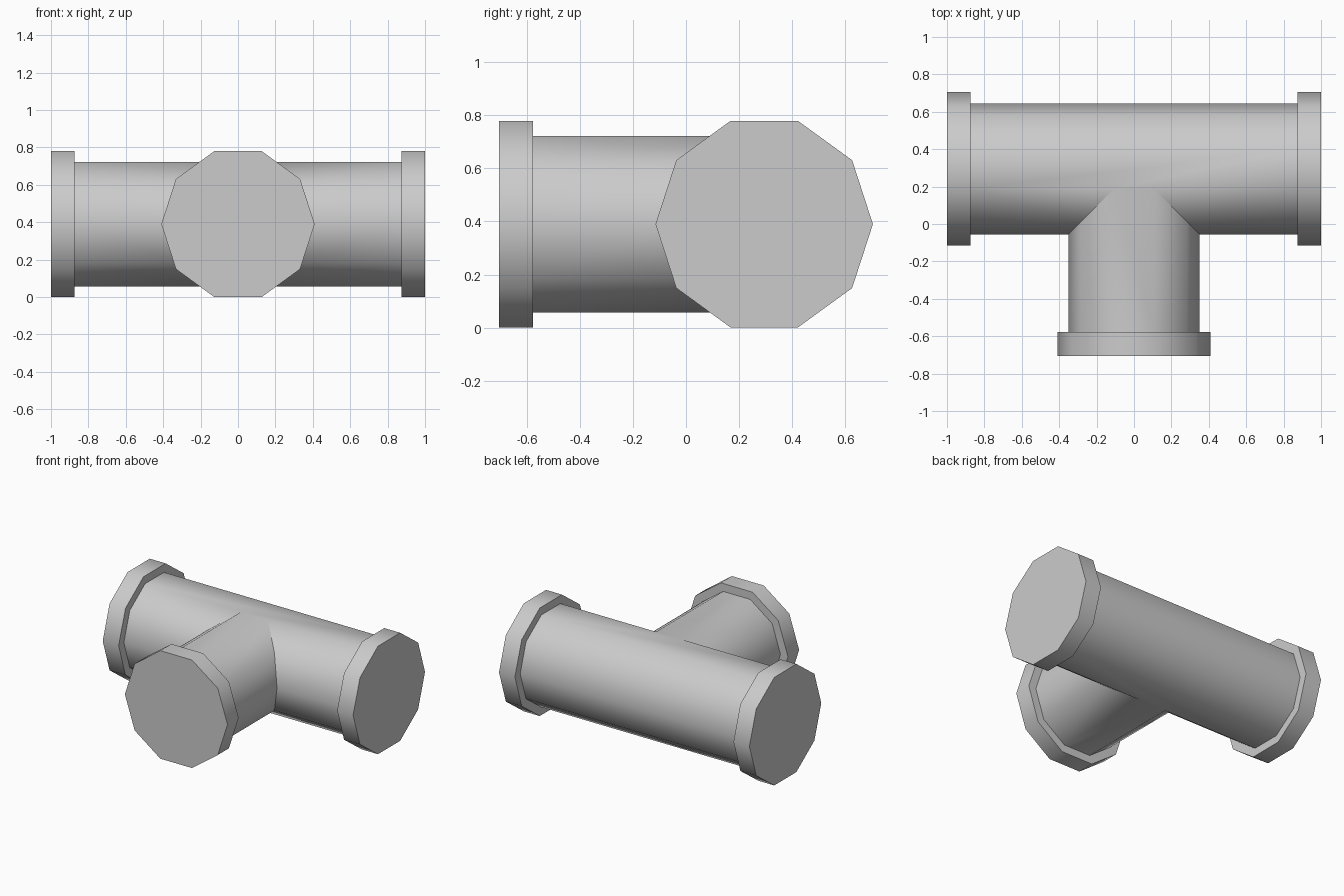
import bpy, bmesh, math
from mathutils import Vector

if "Cube" in bpy.data.objects:
    bpy.data.objects.remove(bpy.data.objects["Cube"])

N = 10                       # sides of every pipe
CY, CZ = 0.295, 0.39         # axis of the main pipe
R, RF = 0.35, 0.41           # pipe and flange radius
T = 0.127                    # flange thickness
END_Y = -0.705               # open end of the branch
ANG = [2 * math.pi * i / N for i in range(N)]


def finish(name, bm):
    bmesh.ops.recalc_face_normals(bm, faces=bm.faces[:])
    me = bpy.data.meshes.new(name)
    bm.to_mesh(me)
    bm.free()
    ob = bpy.data.objects.new(name, me)
    bpy.context.collection.objects.link(ob)
    bpy.ops.object.select_all(action='DESELECT')
    ob.select_set(True)
    bpy.context.view_layer.objects.active = ob
    bpy.ops.object.shade_smooth_by_angle(angle=math.radians(40))
    return ob


def flange(name, origin, axis, side):
    """Collar with a closed outer end; its inner rim meets the pipe."""
    bm = bmesh.new()
    o, ax, sd, up = Vector(origin), Vector(axis), Vector(side), Vector((0, 0, 1))
    rings = [[bm.verts.new(o - ax * d + (sd * math.cos(a) + up * math.sin(a)) * r)
              for a in ANG] for r, d in ((R, T), (RF, T), (RF, 0))]
    for p, q in zip(rings, rings[1:]):
        for i in range(N):
            j = (i + 1) % N
            bm.faces.new((p[i], p[j], q[j], q[i]))
    bm.faces.new(rings[-1])
    finish(name, bm)


# Tee body: main pipe and branch welded along 45 degree mitres
bm = bmesh.new()
main = {s: [bm.verts.new((s * (1 - T), CY + R * math.cos(a), CZ + R * math.sin(a)))
            for a in ANG] for s in (-1, 1)}
mitre, branch = {}, {}
for s in (-1, 1):
    for i in range(3, 8):
        w, z = R * abs(math.cos(ANG[i])), CZ + R * math.sin(ANG[i])
        mitre[s, i] = bm.verts.new((s * w, CY - w, z))
        branch[s, i] = bm.verts.new((s * w, END_Y + T, z))
    # front of the main pipe and side of the branch
    for i in range(3, 7):
        bm.faces.new((main[s][i], main[s][i + 1], mitre[s, i + 1], mitre[s, i]))
        bm.faces.new((mitre[s, i], mitre[s, i + 1], branch[s, i + 1], branch[s, i]))
# back of the main pipe
for i in (8, 9, 0, 1):
    j = (i + 1) % N
    bm.faces.new((main[-1][i], main[-1][j], main[1][j], main[1][i]))
# flat top and bottom strips
for back, front in ((2, 3), (8, 7)):
    bm.faces.new((main[-1][back], main[1][back], main[1][front],
                  mitre[1, front], mitre[-1, front], main[-1][front]))
    bm.faces.new((mitre[-1, front], mitre[1, front], branch[1, front], branch[-1, front]))
finish("tee_body", bm)

# Flanges on the three ends
flange("flange_left", (-1, CY, CZ), (-1, 0, 0), (0, 1, 0))
flange("flange_right", (1, CY, CZ), (1, 0, 0), (0, 1, 0))
flange("flange_branch", (0, END_Y, CZ), (0, -1, 0), (1, 0, 0))
